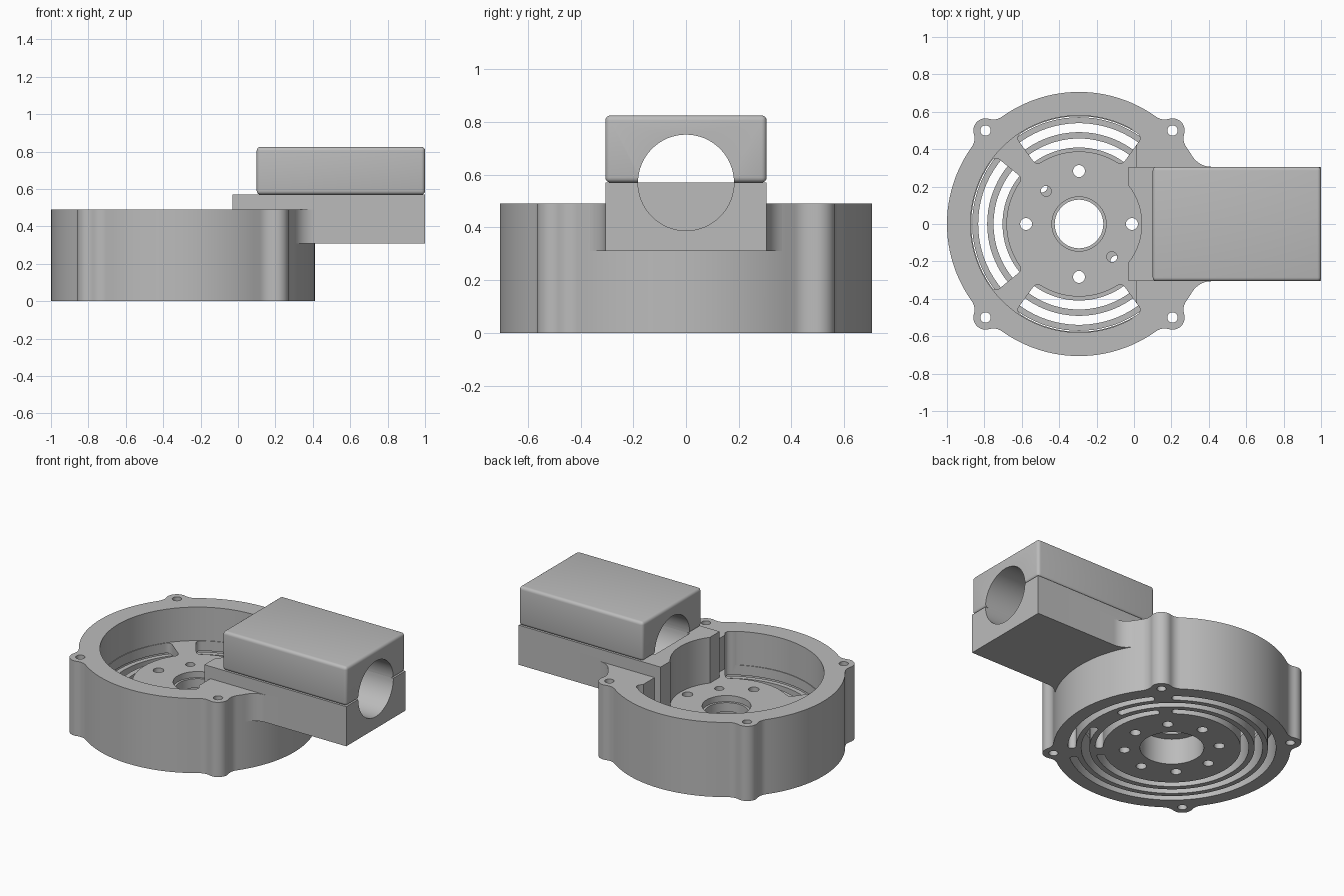
import bpy, bmesh, math
from mathutils import Vector

if "Cube" in bpy.data.objects:
    bpy.data.objects.remove(bpy.data.objects["Cube"])

CX = -0.294            # housing axis
R = 0.706              # housing outer radius
TAU = math.tau

grey = bpy.data.materials.new("grey_metal")
grey.diffuse_color = (0.5, 0.5, 0.5, 1)
grey.use_nodes = True
grey.node_tree.nodes["Principled BSDF"].inputs["Base Color"].default_value = grey.diffuse_color


def arc(r, a0, a1, n, cx=CX, cy=0.0):
    """Points on an arc, angles in degrees."""
    return [(cx + r * math.cos(math.radians(a0 + (a1 - a0) * i / n)),
             cy + r * math.sin(math.radians(a0 + (a1 - a0) * i / n))) for i in range(n + 1)]


def prism(name, pts, z0, z1, rounding=0.0):
    """Extrude an outline upward, optionally rounding its sharp vertical corners."""
    bm = bmesh.new()
    face = bm.faces.new([bm.verts.new((x, y, z0)) for x, y in pts])
    top = bmesh.ops.extrude_face_region(bm, geom=[face])
    for v in top["geom"]:
        if isinstance(v, bmesh.types.BMVert):
            v.co.z = z1
    bmesh.ops.recalc_face_normals(bm, faces=bm.faces)
    if rounding:
        corners = [e for e in bm.edges
                   if abs(e.verts[0].co.z - e.verts[1].co.z) > 1e-4
                   and e.calc_face_angle(0) > math.radians(40)]
        bmesh.ops.bevel(bm, geom=corners, offset=rounding, segments=5,
                        affect='EDGES', profile=0.5)
    return finish(name, bm)


def finish(name, bm):
    mesh = bpy.data.meshes.new(name)
    bm.to_mesh(mesh)
    bm.free()
    mesh.materials.append(grey)
    ob = bpy.data.objects.new(name, mesh)
    bpy.context.collection.objects.link(ob)
    return ob


def disc(r, z0, z1, x=CX, y=0.0, n=32):
    return prism("cutter", arc(r, 0, 360, n, x, y)[:-1], z0, z1)


def box(name, lo, hi):
    return prism(name, [(lo[0], lo[1]), (hi[0], lo[1]), (hi[0], hi[1]), (lo[0], hi[1])],
                 lo[2], hi[2])


def boolean(ob, other, op='DIFFERENCE'):
    mod = ob.modifiers.new("cut", 'BOOLEAN')
    mod.operation, mod.solver, mod.object = op, 'EXACT', other
    bpy.context.view_layer.objects.active = ob
    bpy.ops.object.modifier_apply(modifier=mod.name)
    bpy.data.objects.remove(other, do_unlink=True)


def sector(r0, r1, a0, a1, z0, z1, rounding):
    n = max(8, int((a1 - a0) / 4))
    return prism("cutter", arc(r0, a0, a1, n) + arc(r1, a1, a0, n), z0, z1, rounding)


def bore(x0, x1):
    """Horizontal shaft bore along x."""
    ob = prism("cutter", arc(0.182, 0, 360, 64, 0)[:-1], x0, x1)
    for v in ob.data.vertices:
        x, y, z = v.co
        v.co = (z, x, y + 0.57)
    return ob


# Housing outline: round body with four filleted screw ears
D, re, f = 0.707, 0.065, 0.08
a = math.degrees(math.acos(((R + f) ** 2 + D * D - (re + f) ** 2) / (2 * (R + f) * D)))
outline = []
for k in range(4):
    mid = 45 + 90 * k
    ear = Vector((D * math.cos(math.radians(mid)), D * math.sin(math.radians(mid))))
    fil = [Vector(((R + f) * math.cos(math.radians(mid + s * a)),
                   (R + f) * math.sin(math.radians(mid + s * a)))) for s in (-1, 1)]
    toward = [math.degrees(math.atan2(*(p - ear).yx)) for p in fil]
    e0 = (toward[0] - mid) % 360 - 360      # ear arc angles relative to its axis
    e1 = (toward[1] - mid) % 360
    outline += arc(R, mid - 90 + a, mid - a, 24)
    outline += arc(f, mid - a + 180, mid + e0 + 180, 6, CX + fil[0].x, fil[0].y)[1:]
    outline += arc(re, mid + e0, mid + e1, 14, CX + ear.x, ear.y)[1:]
    outline += arc(f, mid + e1 + 180, mid + a + 180, 6, CX + fil[1].x, fil[1].y)[1:-1]
housing = prism("motor_housing", outline, 0, 0.49)

# Inner pocket, closed on the clamp side, with rounded corners
boolean(housing, prism("cutter", arc(0.58, 58, 302, 72), 0.27, 0.8, 0.05))
# Lowered windows around the hub
for mid in (90, 180, 270):
    half = 36 if mid != 180 else 39
    boolean(housing, sector(0.388, 0.576, mid - half, mid + half, 0.2, 0.8, 0.03))

# Filleted web joining the housing to the clamp block
g = 0.12
fx = math.sqrt((R + g) ** 2 - (0.306 + g) ** 2)
start = math.degrees(math.atan2(-(0.306 + g), -fx)) % 360
side = arc(g, start, 270, 10, CX + fx, 0.306 + g)
web = [(0.2, 0.364)] + side
web += [(x, -y) for x, y in reversed(web)]
boolean(housing, prism("web", web, 0.31, 0.49), 'UNION')

# Lower clamp block, reaching down to the hub inside the housing
block = box("block", (-0.03, -0.306, 0.31), (1.0, 0.306, 0.57))
boolean(block, box("foot", (-0.03, -0.306, 0.24), (0.15, 0.306, 0.4)), 'UNION')
boolean(housing, block, 'UNION')
boolean(housing, disc(0.335, 0.27, 0.8, n=96))
boolean(housing, bore(0.1, 1.1))

# Stepped centre hole
for r, z0, z1 in ((0.19, -0.1, 0.17), (0.13, 0.1, 0.3), (0.145, 0.23, 0.3)):
    boolean(housing, disc(r, z0, z1, n=64))

# Ear screw holes, hub screw holes and underside screw holes
for k in range(4):
    t = math.radians(45 + 90 * k)
    boolean(housing, disc(0.028, -0.1, 0.8, CX + D * math.cos(t), D * math.sin(t), 24))
for k in range(8):
    t = math.radians(45 * k)
    top = 0.3 if k % 2 == 0 else 0.14
    boolean(housing, disc(0.032, -0.1, top, CX + 0.283 * math.cos(t), 0.283 * math.sin(t), 24))
for s in (-1, 1):
    boolean(housing, disc(0.028, 0.1, 0.4, CX + s * 0.176, -s * 0.176, 24))

# Concentric cooling slots from below
for r, spans in ((0.433, ((50, 310), (-40, 40))),
                 (0.515, ((12, 348),)),
                 (0.595, ((50, 310), (-40, 40)))):
    for a0, a1 in spans:
        boolean(housing, sector(r - 0.024, r + 0.024, a0, a1, -0.1, 0.205, 0.02))

# Upper clamp half with rounded edges
cap = box("clamp_cap", (0.1, -0.306, 0.57), (1.0, 0.306, 0.825))
bm = bmesh.new()
bm.from_mesh(cap.data)
bmesh.ops.bevel(bm, geom=bm.edges[:], offset=0.02, segments=4, affect='EDGES', profile=0.5)
bm.to_mesh(cap.data)
bm.free()
boolean(cap, bore(0.0, 1.1))

# Smooth the curved walls, keep the edges sharp
for ob in (housing, cap):
    bpy.ops.object.select_all(action='DESELECT')
    ob.select_set(True)
    bpy.context.view_layer.objects.active = ob
    bpy.ops.object.shade_smooth_by_angle(angle=math.radians(30))
